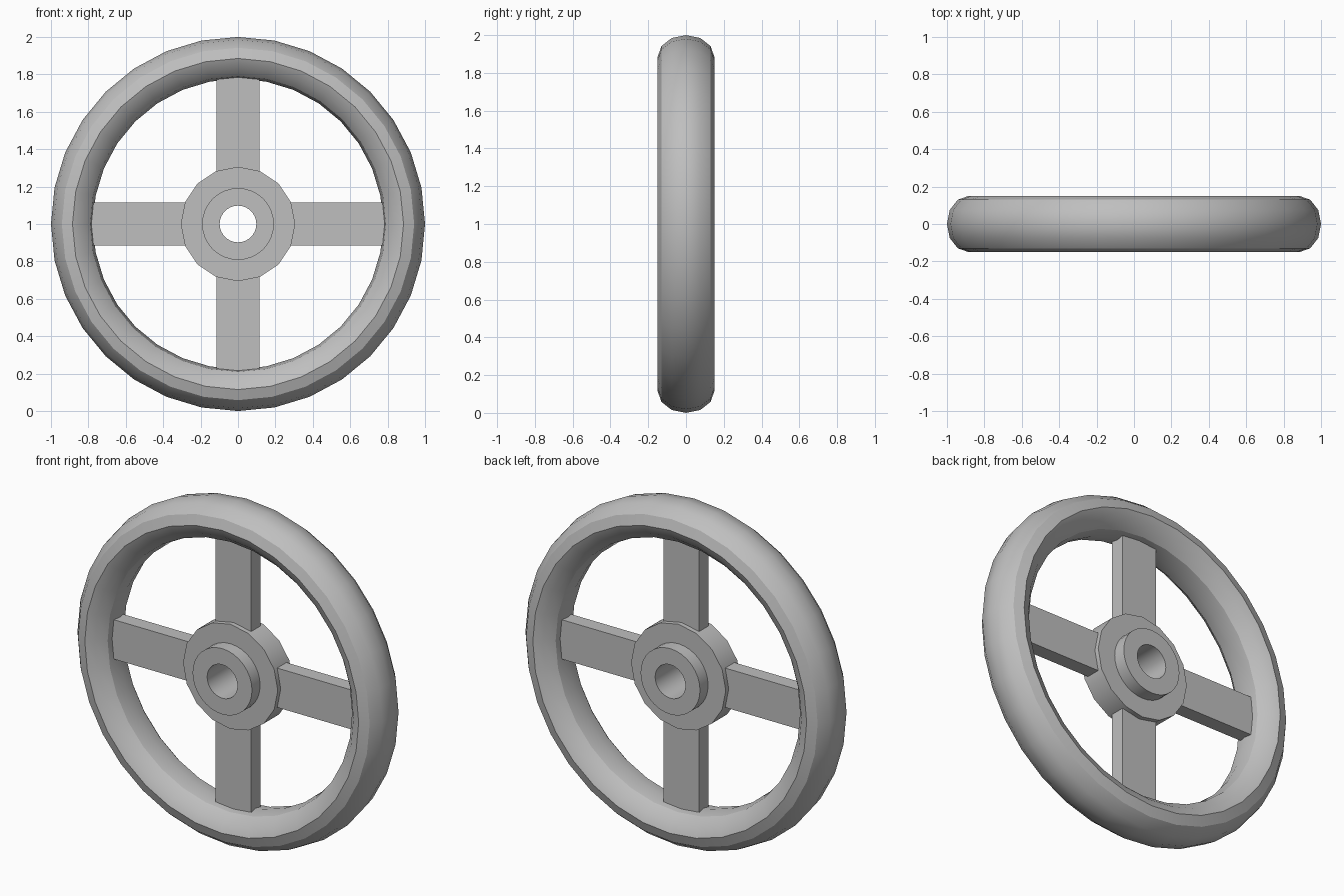
import bpy, bmesh, math

cube = bpy.data.objects.get("Cube")
if cube:
    bpy.data.objects.remove(cube, do_unlink=True)

CENTRE_Z = 1.0

grey = bpy.data.materials.new("plain grey")
grey.use_nodes = True
colour = (0.52, 0.52, 0.52, 1)
grey.diffuse_color = colour
grey.node_tree.nodes["Principled BSDF"].inputs["Base Color"].default_value = colour


def finish(name, bm):
    """Turn a bmesh into a smooth shaded object with crisp edges."""
    bmesh.ops.recalc_face_normals(bm, faces=bm.faces)
    mesh = bpy.data.meshes.new(name)
    bm.to_mesh(mesh)
    bm.free()
    mesh.materials.append(grey)
    obj = bpy.data.objects.new(name, mesh)
    obj.location.z = CENTRE_Z
    bpy.context.collection.objects.link(obj)
    bpy.ops.object.select_all(action='DESELECT')
    obj.select_set(True)
    bpy.context.view_layer.objects.active = obj
    bpy.ops.object.shade_smooth_by_angle(angle=math.radians(30))
    return obj


def lathe(name, profile, sides):
    """Revolve a closed (radius, y) profile around the y axis."""
    bm = bmesh.new()
    rings = []
    for i in range(sides):
        a = math.tau * i / sides
        rings.append([bm.verts.new((r * math.cos(a), y, r * math.sin(a)))
                      for r, y in profile])
    n = len(profile)
    for i in range(sides):
        here, there = rings[i], rings[(i + 1) % sides]
        for j in range(n):
            k = (j + 1) % n
            bm.faces.new((here[j], here[k], there[k], there[j]))
    return finish(name, bm)


def tube(name, inner, outer, half, sides):
    return lathe(name, [(inner, -half), (outer, -half), (outer, half), (inner, half)], sides)


# Rim: rounded section, mirrored front to back
front_half = [(0.776, 0), (0.79, 0.075), (0.836, 0.128), (0.885, 0.15),
              (0.942, 0.13), (0.985, 0.075), (1.0, 0)]
back_half = [(r, -y) for r, y in reversed(front_half[1:-1])]
lathe("rim", front_half + back_half, 32)

# Hub with a raised boss on both faces and a through bore
tube("hub", 0.15, 0.306, 0.07, 16)
tube("hub_boss", 0.098, 0.192, 0.145, 32)

# Four flat spokes running from the hub into the rim
for i, side in enumerate(("left", "top", "right", "bottom")):
    bm = bmesh.new()
    bmesh.ops.create_cube(bm, size=1)
    for v in bm.verts:
        v.co.x = 0.515 + v.co.x * 0.57
        v.co.y *= 0.085
        v.co.z *= 0.23
    spoke = finish("spoke_" + side, bm)
    spoke.rotation_euler.y = -i * math.pi / 2
